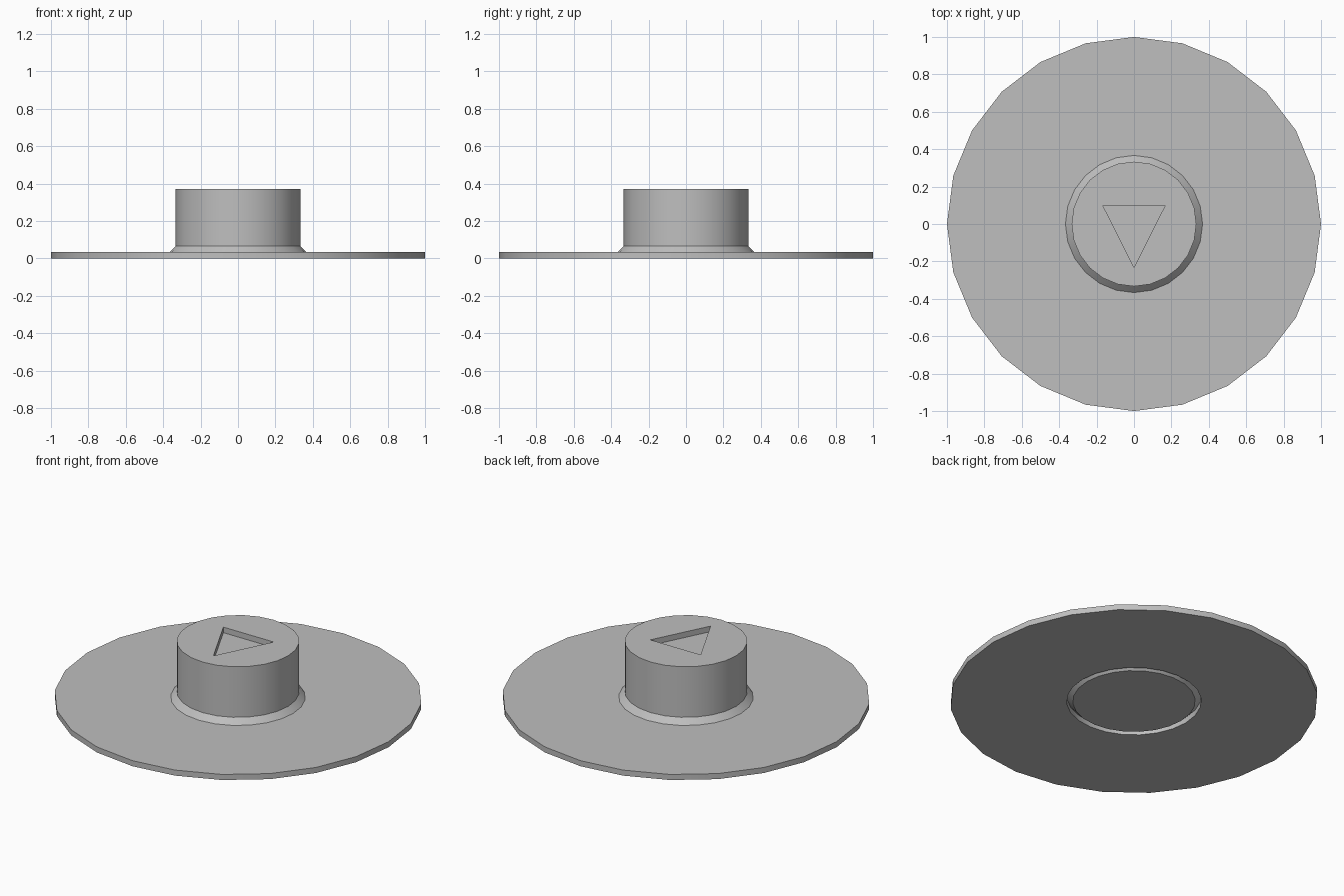
import bpy
import bmesh
from math import cos, sin, pi, radians

SIDES = 24
PLATE = 1 / 30            # plate thickness, also chamfer size and recess depth
HUB_R = 1 / 3
COLLAR_R = HUB_R + PLATE
TOP = 0.37

cube = bpy.data.objects.get("Cube")
if cube:
    bpy.data.objects.remove(cube, do_unlink=True)

grey = bpy.data.materials.new("plain grey")
grey.use_nodes = True
colour = (0.52, 0.52, 0.52, 1)
grey.diffuse_color = colour
grey.node_tree.nodes["Principled BSDF"].inputs["Base Color"].default_value = colour


def finish(name, bm):
    """Turn a bmesh into a named grey object."""
    bmesh.ops.recalc_face_normals(bm, faces=bm.faces)
    mesh = bpy.data.meshes.new(name)
    bm.to_mesh(mesh)
    bm.free()
    mesh.materials.append(grey)
    obj = bpy.data.objects.new(name, mesh)
    bpy.context.collection.objects.link(obj)
    return obj


def lathe(name, profile, closed):
    """Revolve (radius, z) points; open profiles get flat end caps."""
    bm = bmesh.new()
    rings = [[bm.verts.new((r * cos(2 * pi * i / SIDES), r * sin(2 * pi * i / SIDES), z))
              for i in range(SIDES)] for r, z in profile]
    pairs = list(zip(rings, rings[1:]))
    if closed:
        pairs.append((rings[-1], rings[0]))
    else:
        bm.faces.new(rings[0])
        bm.faces.new(rings[-1])
    for a, b in pairs:
        for i in range(SIDES):
            j = (i + 1) % SIDES
            bm.faces.new((a[i], a[j], b[j], b[i]))
    return finish(name, bm)


def activate(obj):
    bpy.ops.object.select_all(action="DESELECT")
    obj.select_set(True)
    bpy.context.view_layer.objects.active = obj


# Round base plate with a hole for the hub
plate = lathe("base_plate", [(COLLAR_R, 0), (1, 0), (1, PLATE), (COLLAR_R, PLATE)], True)

# Hub with a bevelled collar that meets the plate
hub = lathe("hub", [(HUB_R, 0), (COLLAR_R, PLATE), (HUB_R, 2 * PLATE), (HUB_R, TOP)], False)

# Triangular recess in the hub top, pointing to the front
bm = bmesh.new()
tri = bm.faces.new([bm.verts.new((x, y, TOP - PLATE))
                    for x, y in ((-0.167, 0.1), (0.167, 0.1), (0, -0.233))])
extruded = bmesh.ops.extrude_face_region(bm, geom=[tri])["geom"]
for v in extruded:
    if isinstance(v, bmesh.types.BMVert):
        v.co.z += 3 * PLATE
cutter = finish("recess_cutter", bm)
cutter.hide_render = True

cut = hub.modifiers.new("recess", "BOOLEAN")
cut.operation = "DIFFERENCE"
cut.solver = "EXACT"
cut.object = cutter
activate(hub)
bpy.ops.object.modifier_apply(modifier=cut.name)
bpy.data.objects.remove(cutter, do_unlink=True)

# Smooth round walls, crisp rims
for part in (plate, hub):
    activate(part)
    bpy.ops.object.shade_smooth_by_angle(angle=radians(30))
